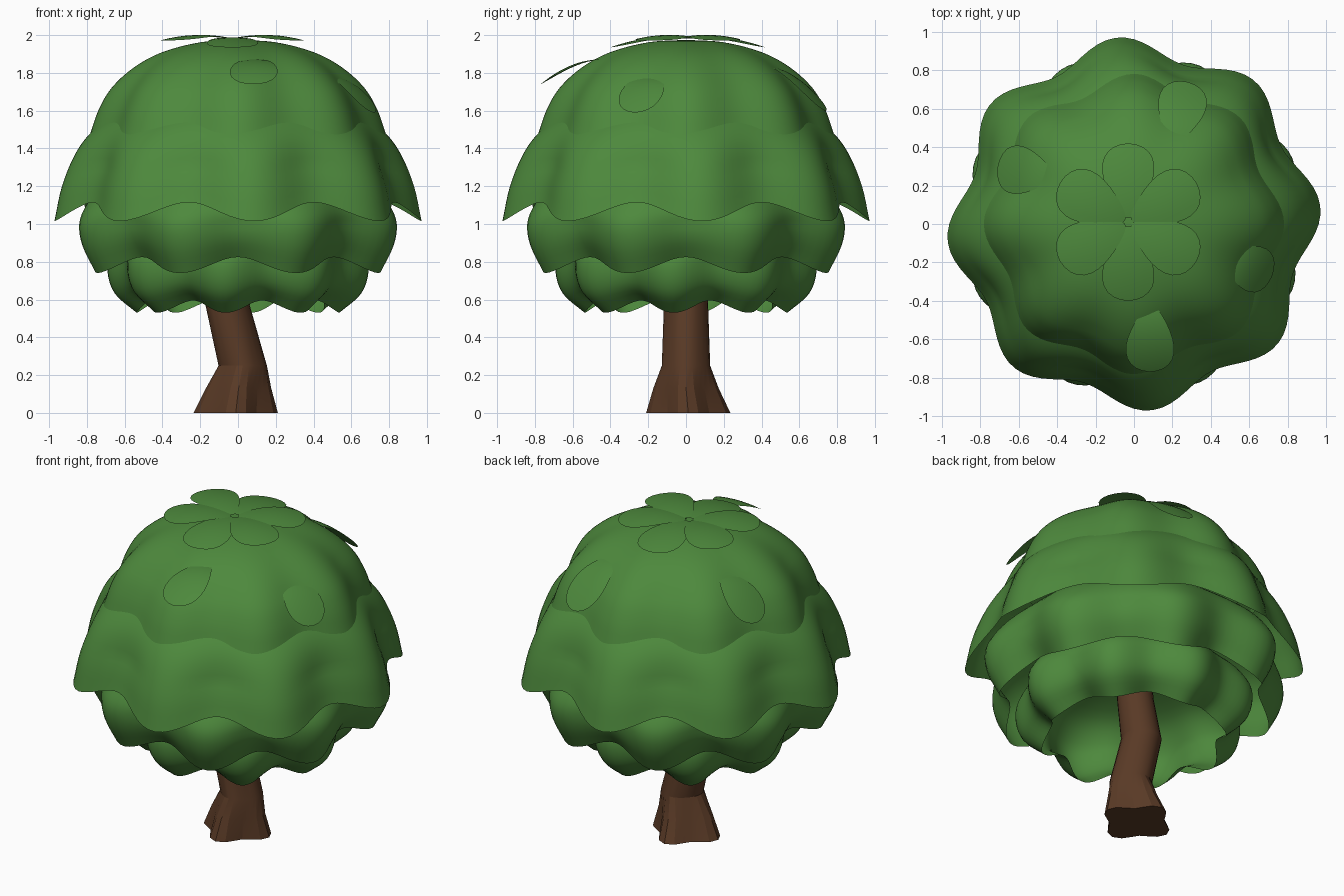
import bpy, math
from math import cos, sin, pi, radians
from mathutils import Vector

if "Cube" in bpy.data.objects:
    bpy.data.objects.remove(bpy.data.objects["Cube"])


def material(name, color):
    m = bpy.data.materials.new(name)
    m.diffuse_color = color
    m.use_nodes = True
    m.node_tree.nodes["Principled BSDF"].inputs["Base Color"].default_value = m.diffuse_color
    return m


GREEN = material("leaf_green", (0.075, 0.25, 0.046, 1))
BROWN = material("bark_brown", (0.1, 0.042, 0.019, 1))


def make(name, verts, faces, mat, angle):
    me = bpy.data.meshes.new(name)
    me.from_pydata(verts, [], faces)
    me.materials.append(mat)
    ob = bpy.data.objects.new(name, me)
    bpy.context.collection.objects.link(ob)
    bpy.ops.object.select_all(action='DESELECT')
    ob.select_set(True)
    bpy.context.view_layer.objects.active = ob
    bpy.ops.object.shade_smooth_by_angle(angle=radians(angle))
    return ob


def grid_faces(rows, n):
    # quads between stacked closed rings, rings listed from bottom to top
    return [(j * n + i, j * n + (i + 1) % n, (j + 1) * n + (i + 1) % n, (j + 1) * n + i)
            for j in range(rows - 1) for i in range(n)]


def smooth_path(pts, steps=4):
    # Catmull-Rom curve through the profile points
    p = [Vector(q) for q in pts]
    p = [2 * p[0] - p[1]] + p + [2 * p[-1] - p[-2]]
    out = []
    for k in range(1, len(p) - 2):
        a, b, c, d = p[k - 1:k + 3]
        for s in range(steps):
            t = s / steps
            out.append(0.5 * (2 * b + (c - a) * t + (2 * a - 5 * b + 4 * c - d) * t * t
                              + (3 * b - a - 3 * c + d) * t ** 3))
    return out + [p[-2]]


def foliage(name, profile, offset, depth, rise, n=128):
    # lobed skirt: profile is (radius at lobe, z) from the hem upwards
    path = smooth_path(profile)
    verts = []
    for j, (r, z) in enumerate(path):
        s = 1 - j / (len(path) - 1)
        for i in range(n):
            a = 2 * pi * i / n
            valley = (1 - cos(8 * (a - radians(offset)))) / 2
            rr = r * (1 - depth * min(1, 1.6 * s) * valley)
            verts.append((rr * cos(a), rr * sin(a), z + rise * valley * s ** 3))
    make(name, verts, grid_faces(len(path), n), GREEN, 60)


# Four overlapping foliage tiers
foliage("crown_top", [(0.785, 1.47), (0.74, 1.6), (0.67, 1.72), (0.55, 1.83), (0.4, 1.91),
                      (0.2, 1.962), (0.002, 1.975)], 1, 0.09, 0.04)
foliage("upper_skirt", [(0.975, 1.015), (0.935, 1.2), (0.865, 1.37), (0.775, 1.49),
                        (0.64, 1.6)], 5, 0.11, 0.1)
foliage("middle_skirt", [(0.805, 0.74), (0.875, 0.88), (0.892, 1.0), (0.845, 1.1),
                         (0.75, 1.2), (0.55, 1.33)], 22.5, 0.11, 0.085)
foliage("lower_skirt", [(0.54, 0.53), (0.655, 0.63), (0.695, 0.75), (0.67, 0.86),
                        (0.55, 0.98), (0.3, 1.06), (0.1, 1.08)], -7, 0.11, 0.065)

# Leaning trunk with four flared roots: (x, z, radius, root bulge)
rings = [(-0.012, 0, 0.19, 0.033), (0.003, 0.13, 0.155, 0.018), (0.025, 0.25, 0.125, 0.003),
         (-0.055, 0.57, 0.117, 0), (-0.01, 0.82, 0.105, 0), (0.0, 1.07, 0.1, 0)]
N = 24
verts = [(x + (r + b * cos(4 * a)) * cos(a), 0.012 * (z == 0) + (r + b * cos(4 * a)) * sin(a), z)
         for x, z, r, b in rings for a in (2 * pi * i / N for i in range(N))]
faces = grid_faces(len(rings), N) + [tuple(reversed(range(N)))]
make("trunk", verts, faces, BROWN, 20)


def leaf(name, base, tip, width, arch):
    # oval leaf from base to tip, slightly wider near the tip, arched upwards
    base, tip = Vector(base), Vector(tip)
    d = tip - base
    side = Vector((-d.y, d.x, 0)).normalized()
    rows, cols, verts = 14, 7, []
    for j in range(rows + 1):
        t = (1 - cos(pi * j / rows)) / 2
        half = width * 0.5 * math.sqrt(max(0.0, 1 - (2 * t - 1) ** 2)) * (0.5 + 0.8 * t)
        half = max(half, 0.003)
        for i in range(cols):
            u = 2 * i / (cols - 1) - 1
            p = base + d * t + side * (-half * u)
            p.z += arch * 4 * t * (1 - t) - 0.2 * (half * u) ** 2 / width
            verts.append(p)
    faces = [(j * cols + i, (j + 1) * cols + i, (j + 1) * cols + i + 1, j * cols + i + 1)
             for j in range(rows) for i in range(cols - 1)]
    # keep the leaf's upper side facing up
    me = make(name, verts, faces, GREEN, 60).data
    if me.polygons[len(me.polygons) // 2].normal.z < 0:
        me.flip_normals()


# Rosette of six leaves on the top; front and back ones lie closer to the crown
for k in range(6):
    a = radians(30 + 60 * k)
    c, s = cos(a), sin(a)
    leaf(f"top_leaf_{k + 1}", (-0.03 + 0.02 * c, 0.01 + 0.02 * s, 1.982),
         (-0.03 + 0.41 * c, 0.01 + 0.41 * s, 1.935 if k in (1, 4) else 1.972), 0.28, 0.024)

# Loose leaves around the crown, stems tucked into the foliage
leaf("front_leaf", (0.09, -0.42, 1.87), (0.08, -0.77, 1.74), 0.26, 0.04)
leaf("right_leaf", (0.46, -0.17, 1.79), (0.72, -0.27, 1.59), 0.25, 0.05)
leaf("left_leaf", (-0.42, 0.25, 1.83), (-0.71, 0.3, 1.62), 0.26, 0.05)
leaf("back_leaf", (0.2, 0.42, 1.84), (0.28, 0.74, 1.6), 0.26, 0.05)
